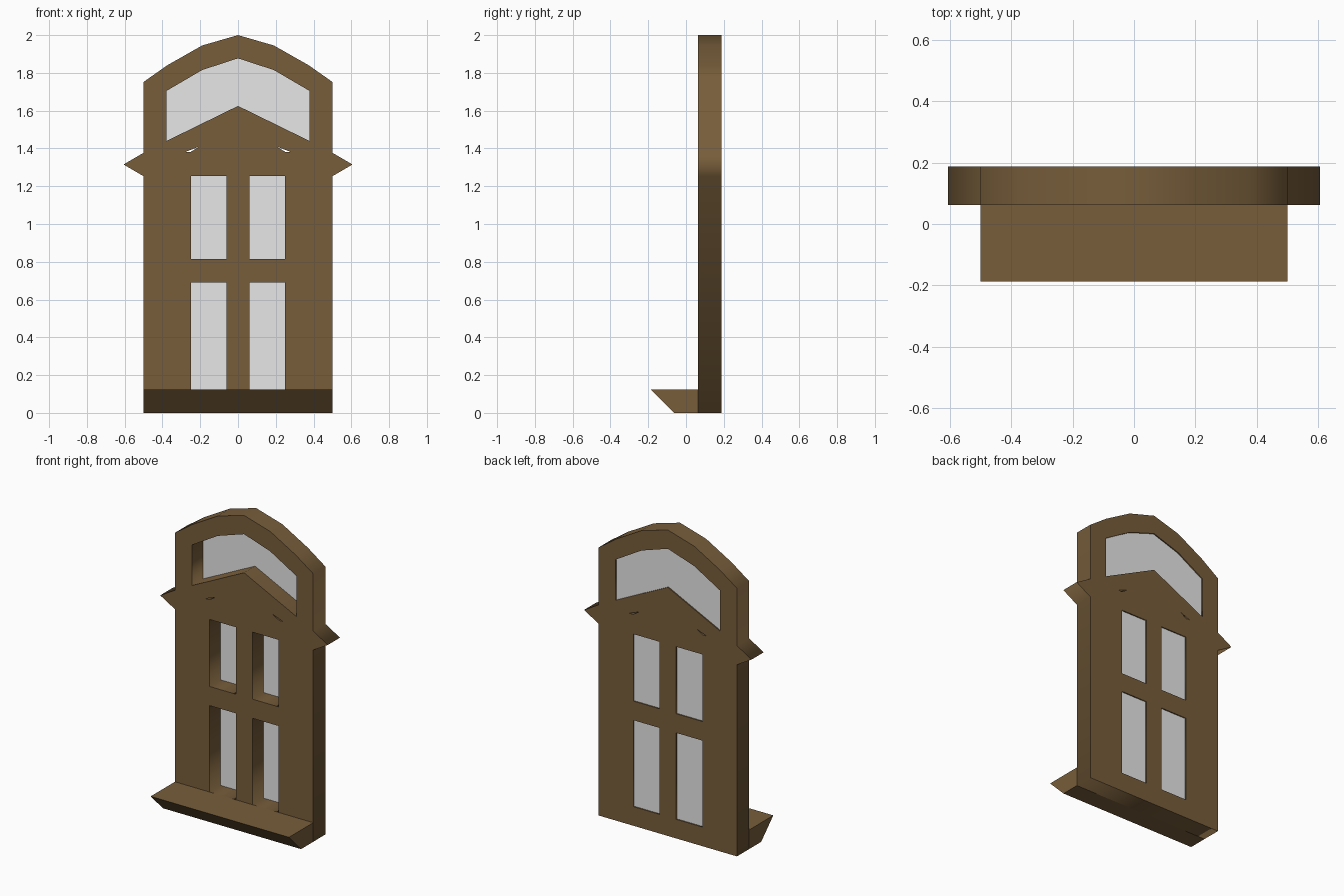
import bpy
import math

old = bpy.data.objects.get("Cube")
if old:
    bpy.data.objects.remove(old, do_unlink=True)


def material(name, rgb):
    m = bpy.data.materials.new(name)
    m.use_nodes = True
    m.diffuse_color = (*rgb, 1)
    m.node_tree.nodes["Principled BSDF"].inputs["Base Color"].default_value = (*rgb, 1)
    return m


wood = material("brown wood", (0.184, 0.11, 0.043))
glass = material("pale glass", (0.8, 0.8, 0.8))


def plate(name, loops, mat, y, thickness):
    """Extruded x-z outline; loops after the first are holes."""
    curve = bpy.data.curves.new(name, 'CURVE')
    curve.dimensions = '2D'
    curve.fill_mode = 'BOTH'
    curve.extrude = thickness / 2
    for loop in loops:
        spline = curve.splines.new('POLY')
        spline.points.add(len(loop) - 1)
        for point, (x, z) in zip(spline.points, loop):
            point.co = (x, z, 0, 1)
        spline.use_cyclic_u = True
    obj = bpy.data.objects.new(name, curve)
    bpy.context.collection.objects.link(obj)
    obj.rotation_euler.x = math.pi / 2
    obj.location.y = y
    bpy.ops.object.select_all(action='DESELECT')
    obj.select_set(True)
    bpy.context.view_layer.objects.active = obj
    bpy.ops.object.convert(target='MESH')
    obj = bpy.context.object
    obj.data.materials.clear()
    obj.data.materials.append(mat)
    return obj


def mirrored(half):
    """Close a right-hand half outline across x = 0."""
    return half + [(-x, z) for x, z in reversed(half) if x > 0]


def flip(loop):
    return [(-x, z) for x, z in loop]


# Openings: four sashes, the arched fanlight and two small slits
def sash(z0, z1):
    return [(0.06, z0), (0.25, z0), (0.25, z1), (0.06, z1)]


lower, upper = sash(0.125, 0.69), sash(0.815, 1.253)
fanlight = mirrored([(0, 1.625), (0.378, 1.44), (0.378, 1.705), (0.19, 1.815), (0, 1.877)])
slit = [(0.205, 1.41), (0.28, 1.381), (0.252, 1.381)]

# Frame with the arched head and pointed eaves
outline = mirrored([(0.5, 0), (0.5, 1.253), (0.606, 1.315), (0.5, 1.377),
                    (0.5, 1.752), (0.375, 1.84), (0.19, 1.945), (0, 2)])
plate("window_frame", [outline, lower, flip(lower), upper, flip(upper),
                       fanlight, slit, flip(slit)], wood, 0.125, 0.125)

# Glass set near the back
panes = {"lower_left_pane": lower, "lower_right_pane": flip(lower),
         "upper_left_pane": upper, "upper_right_pane": flip(upper),
         "fanlight_pane": fanlight}
for name, loop in panes.items():
    plate(name, [loop], glass, 0.178, 0.004)

# Sill with a sloping underside
profile = [(-0.1875, 0.125), (-0.0625, 0), (0.0625, 0), (0.0625, 0.125)]
n = len(profile)
verts = [(x, y, z) for x in (-0.5, 0.5) for y, z in profile]
faces = [tuple(range(n)), tuple(reversed(range(n, 2 * n)))]
faces += [(i, i + n, (i + 1) % n + n, (i + 1) % n) for i in range(n)]
mesh = bpy.data.meshes.new("sill")
mesh.from_pydata(verts, [], [f[::-1] for f in faces])
mesh.materials.append(wood)
bpy.context.collection.objects.link(bpy.data.objects.new("sill", mesh))
